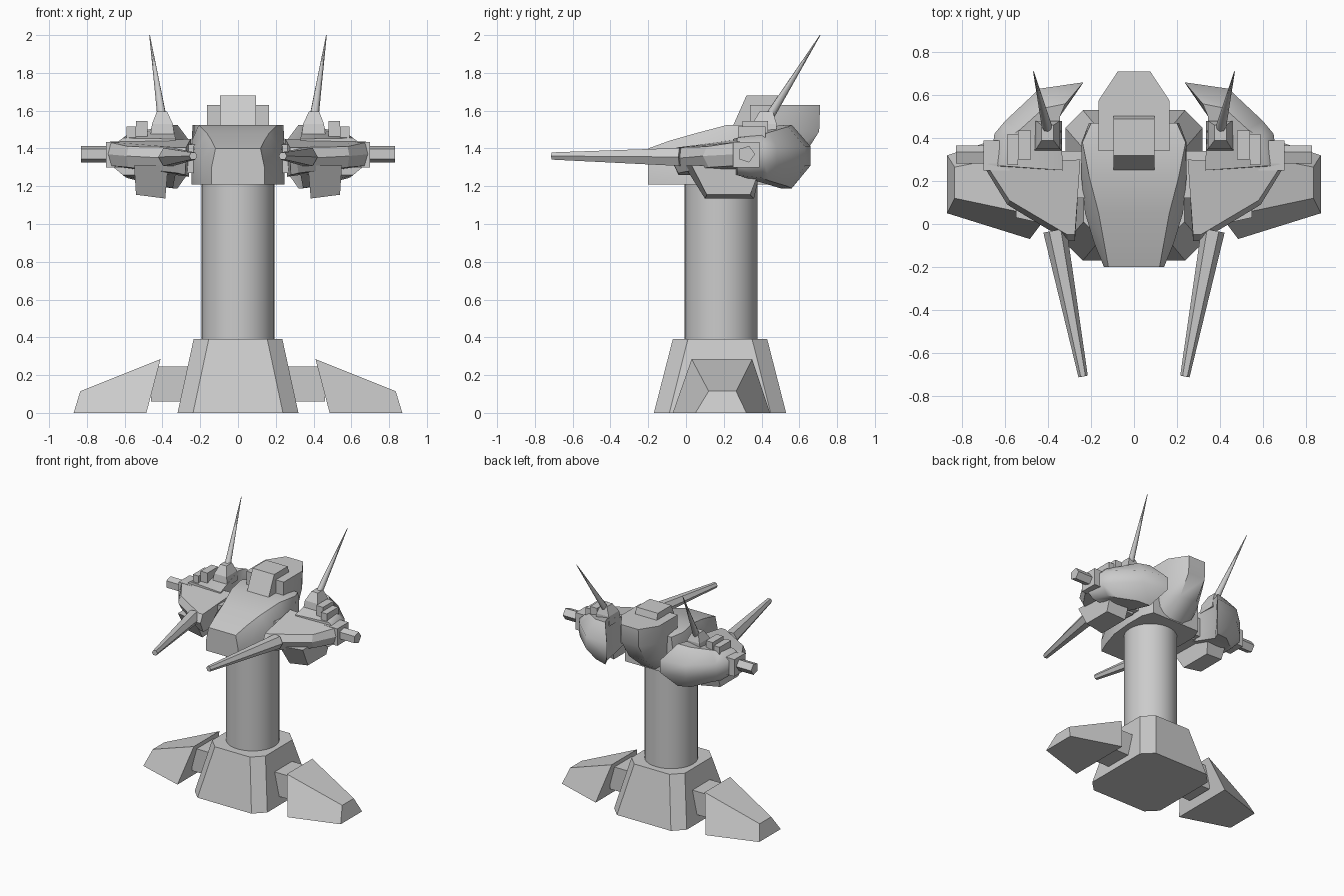
import bpy, bmesh, math
from mathutils import Vector

if "Cube" in bpy.data.objects:
    bpy.data.objects.remove(bpy.data.objects["Cube"])


def loft(name, rings, mirror=False, smooth=None):
    """Skin a list of equal-length point rings and cap both ends."""
    bm = bmesh.new()
    vr = [[bm.verts.new(p) for p in r] for r in rings]
    n = len(rings[0])
    for a, b in zip(vr, vr[1:]):
        for i in range(n):
            j = (i + 1) % n
            bm.faces.new((a[i], a[j], b[j], b[i]))
    bm.faces.new(vr[0])
    bm.faces.new(vr[-1])
    bmesh.ops.recalc_face_normals(bm, faces=bm.faces)
    me = bpy.data.meshes.new(name)
    bm.to_mesh(me)
    bm.free()
    ob = bpy.data.objects.new(name, me)
    bpy.context.collection.objects.link(ob)
    if mirror:
        ob.modifiers.new("Mirror", 'MIRROR').use_mirror_merge = False
    if smooth:
        bpy.ops.object.select_all(action='DESELECT')
        bpy.context.view_layer.objects.active = ob
        ob.select_set(True)
        bpy.ops.object.shade_smooth_by_angle(angle=math.radians(smooth))
    return ob


def rect(x0, x1, y0, y1, z):
    return [(x0, y0, z), (x1, y0, z), (x1, y1, z), (x0, y1, z)]


def box(name, x0, x1, y0, y1, z0, z1, mirror=True):
    return loft(name, [rect(x0, x1, y0, y1, z0), rect(x0, x1, y0, y1, z1)], mirror)


def rod(name, a, b, r0, r1, n, mirror=True, smooth=None):
    """Tapered n-sided rod from a to b."""
    a, b = Vector(a), Vector(b)
    q = (b - a).to_track_quat('Z', 'Y')
    rings = []
    for c, r in ((a, r0), (b, r1)):
        rings.append([c + q @ Vector((r * math.cos(t), r * math.sin(t), 0))
                      for t in (2 * math.pi * i / n for i in range(n))])
    return loft(name, rings, mirror, smooth)


def octagon(hx, hy, c, z, cy=0.18):
    return [(x, y + cy, z) for x, y in (
        (hx, -hy + c), (hx, hy - c), (hx - c, hy), (-hx + c, hy),
        (-hx, hy - c), (-hx, -hy + c), (-hx + c, -hy), (hx - c, -hy))]


# Pedestal and column
loft("pedestal", [octagon(.32, .35, .082, 0), octagon(.235, .25, .08, .39)])
rod("column", (0, .185, .37), (0, .185, 1.26), .193, .193, 32, False, 40)

# Splayed feet and their links
loft("foot", [
    [(.485, -.07, 0), (.485, .445, 0), (.41, .35, .285), (.41, .03, .285)],
    [(.87, .05, 0), (.87, .32, 0), (.835, .265, .115), (.835, .12, .115)]], True)
box("foot_link", .22, .46, .08, .30, .06, .245)

# Central hull: sections along y as (y, half width, shoulder z, roof z, roof width)
sections = []
for y, w, zm, zt, s in ((-.20, .14, 1.30, 1.40, .85), (-.09, .185, 1.34, 1.44, .75),
                        (.05, .228, 1.39, 1.48, .72), (.22, .245, 1.44, 1.525, .85),
                        (.38, .245, 1.45, 1.525, .98), (.47, .21, 1.43, 1.51, .95)):
    half = [(w, y, 1.21), (w, y, zm), (w * s, y, zt)]
    sections.append(half + [(-x, yy, z) for x, yy, z in reversed(half)])
loft("central_hull", sections, smooth=45)

# Rear hump and sensor box
layers = []
for z, w, y1, y2 in ((1.21, .13, .42, .46), (1.34, .16, .51, .61),
                     (1.49, .165, .57, .705), (1.63, .165, .575, .71)):
    half = [(w, .34, z), (w, y1, z), (w * .46, y2, z)]
    layers.append(half + [(-x, y, zz) for x, y, zz in reversed(half)])
loft("rear_hump", layers, smooth=40)
loft("sensor_box", [rect(-.095, .095, .24, .54, 1.50),
                    rect(-.095, .095, .32, .49, 1.68)])

# Side pods: curved rear shells with a pointed inner tip
mid = [(.235, .66), (.44, .63), (.60, .48), (.65, .42), (.67, .27), (.33, .25), (.35, .50)]
top = [(.32, .56, 1.525), (.42, .54, 1.515), (.53, .44, 1.485), (.59, .40, 1.47),
       (.61, .27, 1.455), (.33, .25, 1.45), (.345, .50, 1.525)]
loft("pod_shell", [
    [(x, y, 2.714 - z) for x, y, z in top],
    [(x, y, 1.31) for x, y in mid],
    [(x, y, 1.41) for x, y in mid],
    top], True, 50)

# Swept armour plate at the front of each pod
loft("pod_armour", [
    [(.26, .30, 1.25), (.28, -.04, 1.26), (.32, -.04, 1.27), (.58, .12, 1.30), (.69, .28, 1.31)],
    [(.25, .30, 1.36), (.275, -.08, 1.345), (.31, -.08, 1.345), (.59, .09, 1.36), (.70, .27, 1.37)],
    [(.25, .30, 1.45), (.275, -.05, 1.405), (.31, -.05, 1.405), (.58, .11, 1.41), (.69, .28, 1.435)]],
    True)
box("pod_joint", .18, .40, .12, .34, 1.27, 1.42)

# Keel under each pod
loft("pod_keel", [
    [(.385, .10, 1.135), (.54, .11, 1.155), (.54, .34, 1.155), (.385, .36, 1.135)],
    [(.37, -.01, 1.31), (.55, .03, 1.31), (.55, .40, 1.31), (.37, .40, 1.31)]], True)

# Outer end block and peg
box("pod_end_block", .58, .70, .25, .39, 1.30, 1.435)
rod("end_peg", (.68, .32, 1.37), (.83, .32, 1.37), .046, .046, 5)

# Forward guns
rod("gun_barrel", (.368, -.03, 1.355), (.237, -.71, 1.36), .055, .022, 6)

# Antenna mounts, antennas and small roof boxes
loft("antenna_mount", [rect(.335, .465, .34, .48, 1.46), rect(.345, .455, .35, .48, 1.53),
                       rect(.375, .43, .39, .46, 1.595)], True)
rod("antenna", (.40, .43, 1.55), (.468, .71, 2.0), .026, .002, 8, smooth=50)
box("roof_box_inner", .48, .54, .30, .435, 1.44, 1.545)
box("roof_box_outer", .54, .59, .275, .42, 1.42, 1.515)
